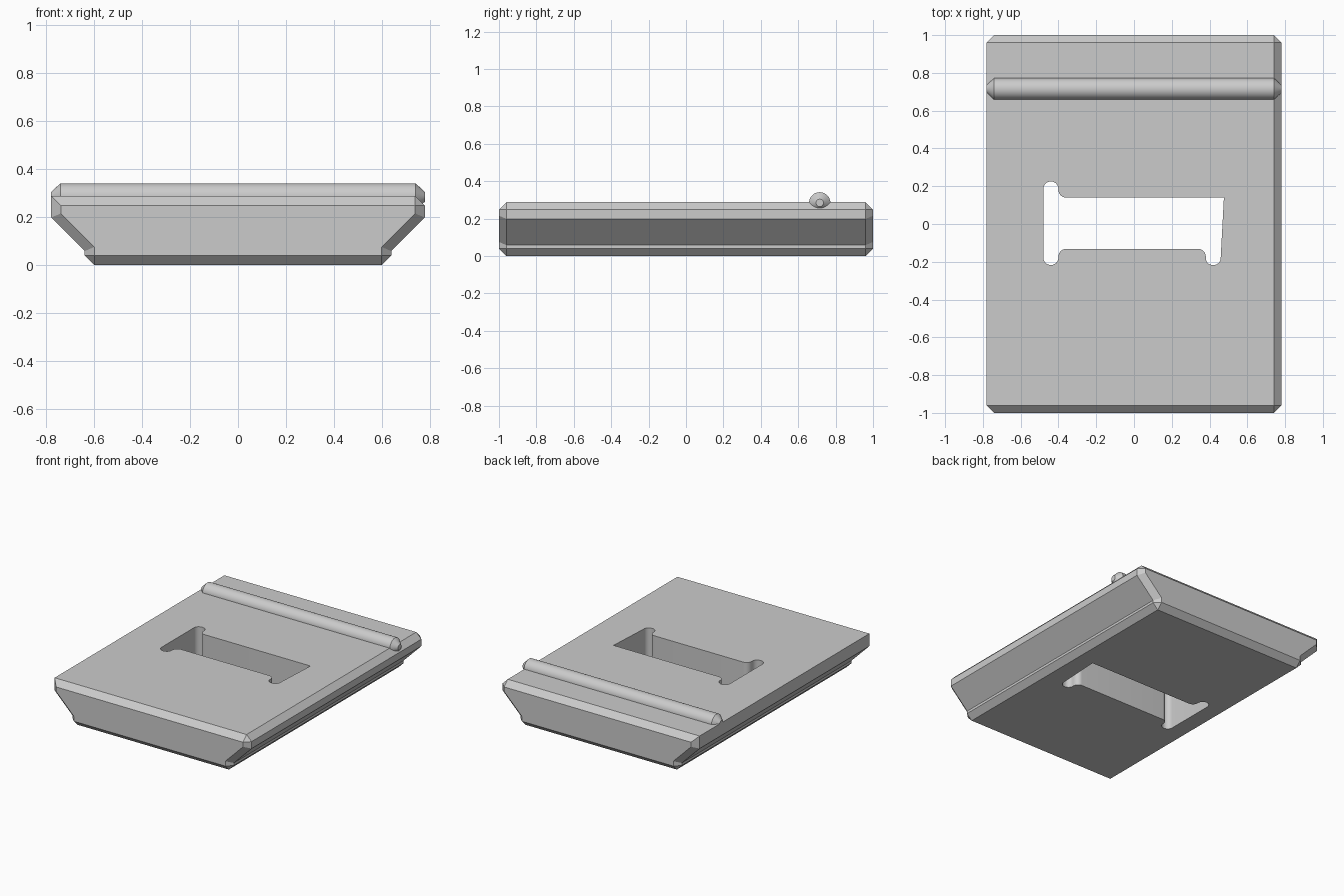
import bpy, bmesh, math
from mathutils import Vector

if "Cube" in bpy.data.objects:
    bpy.data.objects.remove(bpy.data.objects["Cube"], do_unlink=True)

grey = bpy.data.materials.new("plain grey")
grey.use_nodes = True
colour = (0.6, 0.6, 0.6, 1)
grey.diffuse_color = colour
grey.node_tree.nodes["Principled BSDF"].inputs["Base Color"].default_value = colour


def loft(name, rings):
    """Skin a closed solid through rings with equal point counts."""
    bm = bmesh.new()
    loops = [[bm.verts.new(p) for p in ring] for ring in rings]
    for a, b in zip(loops, loops[1:]):
        for i in range(len(a)):
            j = (i + 1) % len(a)
            bm.faces.new((a[i], a[j], b[j], b[i]))
    bm.faces.new(loops[0])
    bm.faces.new(loops[-1])
    bmesh.ops.remove_doubles(bm, verts=bm.verts, dist=0.0005)
    bmesh.ops.recalc_face_normals(bm, faces=bm.faces)
    mesh = bpy.data.meshes.new(name)
    bm.to_mesh(mesh)
    bm.free()
    mesh.materials.append(grey)
    obj = bpy.data.objects.new(name, mesh)
    bpy.context.collection.objects.link(obj)
    return obj


def activate(obj):
    bpy.ops.object.select_all(action='DESELECT')
    obj.select_set(True)
    bpy.context.view_layer.objects.active = obj


def rounded(corners, steps=8):
    """Outline with each corner (x, y, radius) replaced by a smooth arc."""
    pts = []
    for i, (x, y, r) in enumerate(corners):
        p = Vector((x, y))
        if r == 0:
            pts.append(p)
            continue
        u = (Vector(corners[i - 1][:2]) - p).normalized()
        v = (Vector(corners[(i + 1) % len(corners)][:2]) - p).normalized()
        half = u.angle(v) / 2
        centre = p + (u + v).normalized() * r / math.sin(half)
        start = p + u * r / math.tan(half) - centre
        end = p + v * r / math.tan(half) - centre
        for k in range(steps + 1):
            t = k / steps
            pts.append(centre + (start * (1 - t) + end * t).normalized() * r)
    return pts


# Slab: stepped profile, narrower at the bottom, with chamfered ends
right = [(.78, .198), (.64, .058), (.64, .04), (.6, 0)]
right_end = [(.74, .215), (.6, .075), (.6, .04), (.6, .04)]


def section(top, side, y):
    pts = top + side + [(-x, z) for x, z in reversed(side)]
    return [(x, y, z) for x, z in pts]


middle_top = [(-.78, .288), (.74, .288), (.78, .248)]
end_top = [(-.74, .248), (.74, .248), (.74, .248)]
slab = loft("slab", [section(end_top, right_end, -1),
                     section(middle_top, right, -.96),
                     section(middle_top, right, .96),
                     section(end_top, right_end, 1)])

# Slot through the slab, with rounded lobes at its ends
outline = rounded([(-.48, .225, .039), (-.4, .225, .039), (-.4, .14, .04),
                   (.476, .14, 0), (.457, -.217, .036), (.38, -.217, .036),
                   (.38, -.132, .04), (-.4, -.132, .04),
                   (-.4, -.217, .039), (-.48, -.217, .039)])
cutter = loft("slot_cutter", [[(p.x, p.y, z) for p in outline] for z in (-.1, .5)])
cutter.hide_render = True
cut = slab.modifiers.new("slot", 'BOOLEAN')
cut.operation = 'DIFFERENCE'
cut.solver = 'EXACT'
cut.object = cutter
activate(slab)
bpy.ops.object.modifier_apply(modifier=cut.name)
bpy.data.objects.remove(cutter, do_unlink=True)
bpy.ops.object.shade_smooth_by_angle(angle=math.radians(28))


# Rod lying across the top, half sunk, with tapered tips
def circle(x, r, n=48):
    angles = [2 * math.pi * k / n for k in range(n)]
    return [(x, .715 + r * math.cos(a), .284 + r * math.sin(a)) for a in angles]


rod = loft("cross_rod", [circle(x, r) for x, r in
                         ((-.78, .02), (-.742, .057), (.742, .057), (.78, .02))])
activate(rod)
bpy.ops.object.shade_smooth_by_angle(angle=math.radians(28))
